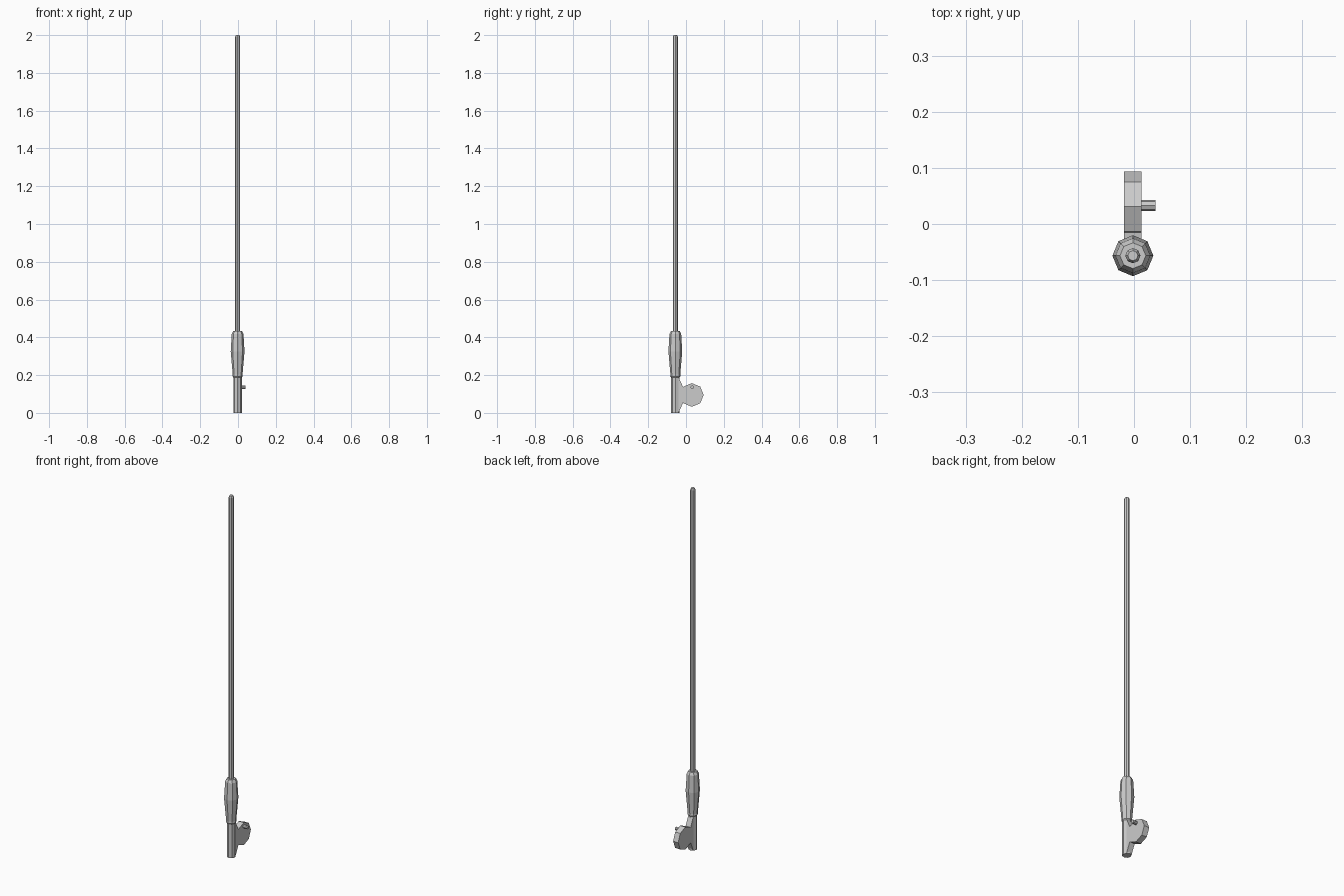
import bpy, bmesh, math

if "Cube" in bpy.data.objects:
    bpy.data.objects.remove(bpy.data.objects["Cube"])

CX, ROD_Y = -0.002, -0.0565      # rod axis
REEL_Y, REEL_Z = 0.031, 0.095    # reel axis


def finish(name, bm):
    bmesh.ops.recalc_face_normals(bm, faces=bm.faces)
    mesh = bpy.data.meshes.new(name)
    bm.to_mesh(mesh)
    bm.free()
    obj = bpy.data.objects.new(name, mesh)
    bpy.context.collection.objects.link(obj)
    return obj


def turned(name, profile, centre, along_x=False, sides=8):
    """Flat-faced lathe of (radius, position) points about z or x, with end caps."""
    bm = bmesh.new()
    rings = []
    for r, h in profile:
        ring = []
        for i in range(sides):
            a = 2 * math.pi * i / sides
            u, v = r * math.cos(a), r * math.sin(a)
            p = (h, u, v) if along_x else (u, v, h)
            ring.append(bm.verts.new([c + d for c, d in zip(centre, p)]))
        rings.append(ring)
    for a, b in zip(rings, rings[1:]):
        for i in range(sides):
            j = (i + 1) % sides
            bm.faces.new((a[i], a[j], b[j], b[i]))
    bm.faces.new(rings[0])
    bm.faces.new(rings[-1])
    return finish(name, bm)


def slab(name, outline, x0, x1):
    """Side outline of (y, z) points extruded across x."""
    bm = bmesh.new()
    face = bm.faces.new([bm.verts.new((x0, y, z)) for y, z in outline])
    new = bmesh.ops.extrude_face_region(bm, geom=[face])["geom"]
    bmesh.ops.translate(bm, vec=(x1 - x0, 0, 0),
                        verts=[v for v in new if isinstance(v, bmesh.types.BMVert)])
    return finish(name, bm)


axis = (CX, ROD_Y, 0)

# Rod shaft, bulging grip and butt section
turned("rod_shaft", [(0.0135, 0.42), (0.0135, 1.99), (0.009, 2.0)], axis)
turned("grip", [(0.022, 0.187), (0.027, 0.193), (0.026, 0.203), (0.0365, 0.325),
                (0.031, 0.418), (0.023, 0.433)], axis)
turned("butt", [(0.0225, 0.0), (0.0225, 0.19)], axis)

# Tapered bracket joining the butt to the reel
slab("reel_bracket", [(ROD_Y, 0.004), (-0.038, 0.004), (-0.015, 0.055),
                      (-0.015, 0.135), (-0.038, 0.186), (ROD_Y, 0.186)],
     CX - 0.0155, CX + 0.0155)

# Octagonal reel with its crank knob
turned("reel", [(0.0625, -0.0155), (0.0625, 0.0155)], (CX, REEL_Y, REEL_Z), True)
turned("crank_knob", [(0.0095, 0.01), (0.0095, 0.0405)],
       (CX, REEL_Y + 0.002, REEL_Z + 0.041), True)
